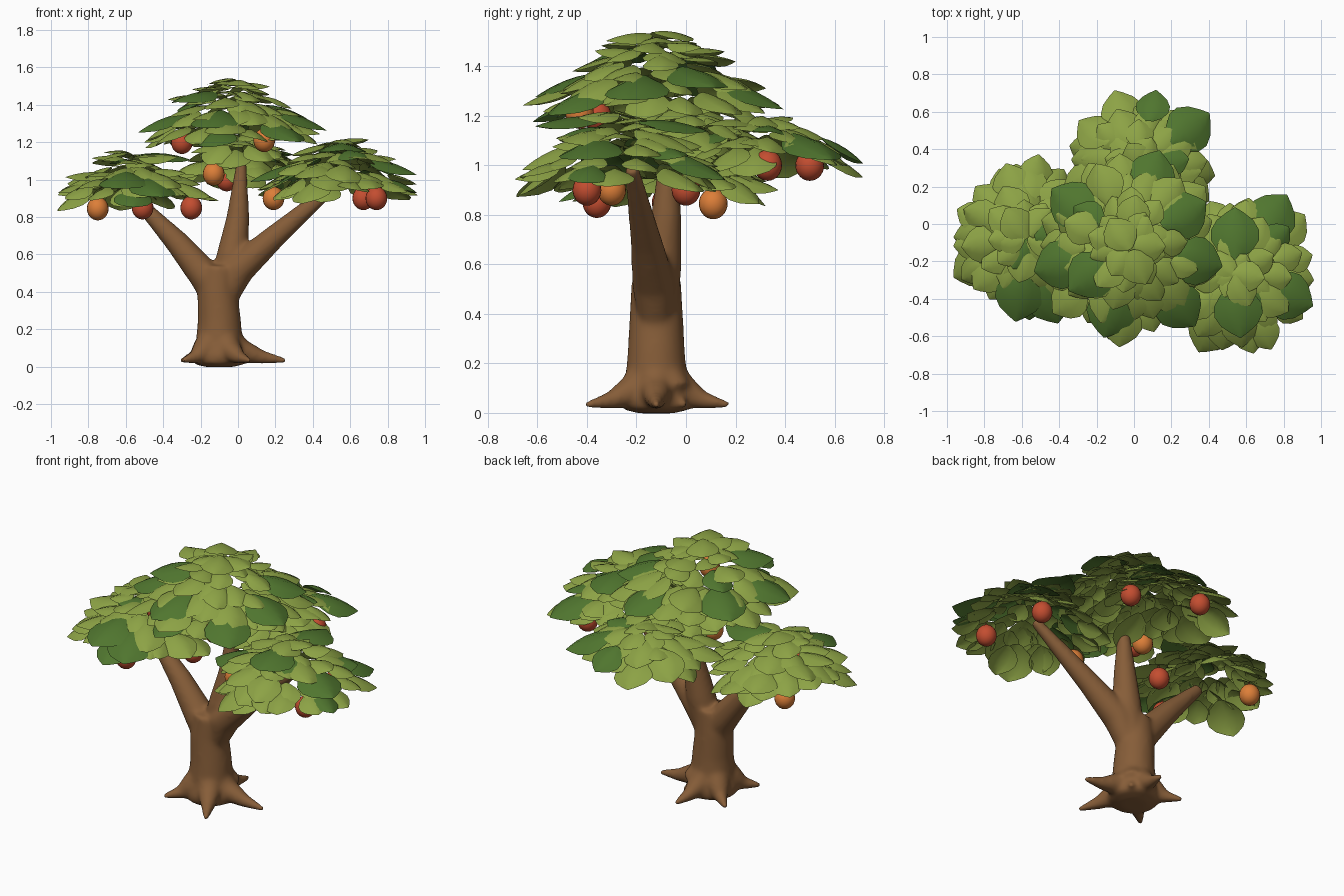
import bpy, bmesh, math, random
from mathutils import Vector, Matrix

random.seed(11)
if "Cube" in bpy.data.objects:
    bpy.data.objects.remove(bpy.data.objects["Cube"], do_unlink=True)


def material(name, rgb):
    m = bpy.data.materials.new(name)
    m.use_nodes = True
    m.diffuse_color = (*rgb, 1)
    bsdf = m.node_tree.nodes["Principled BSDF"]
    bsdf.inputs["Base Color"].default_value = (*rgb, 1)
    bsdf.inputs["Roughness"].default_value = 0.8
    return m


BARK = material("bark brown", (0.24, 0.11, 0.04))
LIGHT = material("light leaf green", (0.265, 0.365, 0.06))
DARK = material("dark leaf green", (0.08, 0.18, 0.028))
RED = material("fruit red", (0.55, 0.075, 0.03))
ORANGE = material("fruit orange", (0.72, 0.21, 0.04))


def finish(name, bm, mats):
    mesh = bpy.data.meshes.new(name)
    bm.to_mesh(mesh)
    bm.free()
    for m in mats:
        mesh.materials.append(m)
    obj = bpy.data.objects.new(name, mesh)
    bpy.context.collection.objects.link(obj)
    bpy.ops.object.select_all(action="DESELECT")
    obj.select_set(True)
    bpy.context.view_layer.objects.active = obj
    bpy.ops.object.shade_smooth_by_angle(angle=math.radians(50))
    return obj


def tube(bm, path, sides=20):
    """Closed tapered tube through (x, y, z, radius) points."""
    pts = [Vector(p[:3]) for p in path]
    rings = []
    for i, p in enumerate(pts):
        d = pts[min(i + 1, len(pts) - 1)] - pts[max(i - 1, 0)]
        rot = Vector((0, 0, 1)).rotation_difference(d)
        rings.append([])
        for k in range(sides):
            a = math.tau * k / sides
            offset = Vector((math.cos(a), math.sin(a), 0)) * path[i][3]
            rings[-1].append(bm.verts.new(p + rot @ offset))
    for lo, hi in zip(rings, rings[1:]):
        for k in range(sides):
            n = (k + 1) % sides
            bm.faces.new((lo[k], lo[n], hi[n], hi[k]))
    bm.faces.new(rings[0][::-1])
    bm.faces.new(rings[-1])


# Trunk, three limbs and spreading roots, fused into one smooth body
TX, TY = -0.1, -0.12
bm = bmesh.new()
tube(bm, [(TX, TY, -0.002, 0.07), (TX, TY, 0.015, 0.14), (TX, TY, 0.06, 0.148), (TX, TY, 0.13, 0.126),
          (TX, TY, 0.25, 0.116), (TX - 0.01, TY, 0.4, 0.108), (TX, TY, 0.54, 0.1)])
tube(bm, [(-0.1, -0.12, 0.3, 0.06), (-0.17, -0.115, 0.48, 0.088),
          (-0.33, -0.09, 0.67, 0.064), (-0.53, -0.07, 0.88, 0.034)])
tube(bm, [(-0.1, -0.12, 0.3, 0.06), (0.0, -0.13, 0.52, 0.088),
          (0.19, -0.16, 0.69, 0.064), (0.54, -0.22, 0.99, 0.03)])
tube(bm, [(-0.09, -0.12, 0.34, 0.08), (-0.03, -0.1, 0.6, 0.083),
          (0.0, -0.08, 0.8, 0.062), (0.02, -0.07, 1.12, 0.025)])
for angle, reach in ((0, 0.36), (45, 0.17), (80, 0.3), (140, 0.27), (222, 0.27), (300, 0.33)):
    c, s = math.cos(math.radians(angle)), math.sin(math.radians(angle))
    tube(bm, [(TX + c * r, TY + s * r, z, w) for r, z, w in
              ((0.03, 0.17, 0.08), (0.11, 0.085, 0.068), (0.65 * reach, 0.05, 0.037), (reach, 0.032, 0.014))])
trunk = finish("trunk", bm, [BARK])
remesh = trunk.modifiers.new("fuse", "REMESH")
remesh.mode, remesh.voxel_size, remesh.use_smooth_shade = "VOXEL", 0.011, True
soften = trunk.modifiers.new("soften", "SMOOTH")
soften.factor, soften.iterations = 0.5, 18

# Leaf outline: (distance along the midrib, half width)
OUTLINE = ((0, 0.1), (0.15, 0.33), (0.35, 0.47), (0.55, 0.48), (0.75, 0.36), (0.9, 0.17), (1, 0.01))
COLUMNS = (-1, -0.5, 0, 0.5, 1)


def leaf(bm, base, yaw, pitch, roll, length, mat):
    """Broad pointed leaf, arched along its length and across its width."""
    m = (Matrix.Translation(base) @ Matrix.Rotation(yaw, 4, "Z")
         @ Matrix.Rotation(pitch, 4, "Y") @ Matrix.Rotation(roll, 4, "X"))
    rows = []
    for t, w in OUTLINE:
        rows.append([bm.verts.new(m @ (Vector((t, w * c, -0.3 * t * t - 0.36 * w * abs(c) ** 1.5)) * length))
                     for c in COLUMNS])
    for a, b in zip(rows, rows[1:]):
        for k in range(len(COLUMNS) - 1):
            f = bm.faces.new((a[k], b[k], b[k + 1], a[k + 1]))
            f.material_index = mat


def clump(name, center, top, size, depth, levels, accents=()):
    """Dome of overlapping leaf rings, plus big dark leaves at (yaw, radius) accents."""
    bm = bmesh.new()
    reach = size - 0.2

    def place(r, f, yaw, length, lift, pitch, roll, mat):
        z = top - 0.015 - depth * f ** 1.25 + lift
        spot = Vector((center[0] + r * math.cos(yaw), center[1] + r * math.sin(yaw), z))
        leaf(bm, spot, yaw, math.radians(-13 + 23 * f + pitch), roll, length, mat)

    for i in range(levels):
        f = i / (levels - 1)
        count = 6 + round(f * reach * 48)
        for k in range(count):
            yaw = math.tau * (k + 0.5 * (i % 2)) / count + random.uniform(-0.15, 0.15)
            place(0.01 + f * reach + random.uniform(-0.03, 0.015), f, yaw,
                  random.uniform(0.15, 0.24) * (0.8 + 0.2 * f), random.uniform(-0.03, 0.025),
                  random.uniform(-11, 11), random.uniform(-0.25, 0.25), int(random.random() < 0.06))
    for yaw, r in accents:
        f = min(1, max(0, r - 0.12) / reach)
        place(r - 0.12, f, math.radians(yaw), 0.27, 0.025, -2, 0, 1)
    finish(name, bm, [LIGHT, DARK])


clump("top_foliage", (-0.03, -0.12), 1.53, 0.5, 0.22, 5,
      ((-50, 0.42), (255, 0.36), (217, 0.24), (143, 0.37), (72, 0.4), (195, 0.38), (-12, 0.37), (30, 0.33)))
clump("right_foliage", (-0.57, -0.08), 1.14, 0.44, 0.15, 5, ((-70, 0.34), (10, 0.16), (262, 0.3)))
clump("left_foliage", (0.54, -0.27), 1.21, 0.465, 0.18, 5,
      ((90, 0.2), (57, 0.37), (-85, 0.18), (185, 0.33), (-22, 0.3)))
clump("back_foliage", (0.04, 0.31), 1.2, 0.42, 0.09, 4, ((38, 0.32),))
clump("inner_foliage", (0.0, -0.02), 1.25, 0.3, 0.06, 3)

# Hanging fruit with short stems
REDS = ((-0.51, -0.36, 0.85), (-0.25, -0.08, 0.85), (0.74, -0.4, 0.9), (0.67, 0.0, 0.9),
        (-0.3, -0.36, 1.2), (-0.06, 0.5, 1.0), (0.3, 0.33, 1.0))
ORANGES = ((-0.75, 0.11, 0.845), (-0.13, -0.08, 1.03), (0.19, -0.3, 0.9), (0.14, -0.43, 1.21))
for label, mat, places in (("red_fruit", RED, REDS), ("orange_fruit", ORANGE, ORANGES)):
    for n, (x, y, z) in enumerate(places, 1):
        bm = bmesh.new()
        bmesh.ops.create_uvsphere(bm, u_segments=20, v_segments=14, radius=0.058,
                                  matrix=Matrix.Translation((x, y, z)) @ Matrix.Diagonal((1, 1, 1.08, 1)))
        body = len(bm.faces)
        tube(bm, [(x, y, z + 0.05, 0.006), (x + 0.005, y, z + 0.08, 0.005)], 6)
        bm.faces.ensure_lookup_table()
        for f in bm.faces[body:]:
            f.material_index = 1
        finish(f"{label}_{n}", bm, [mat, BARK])
